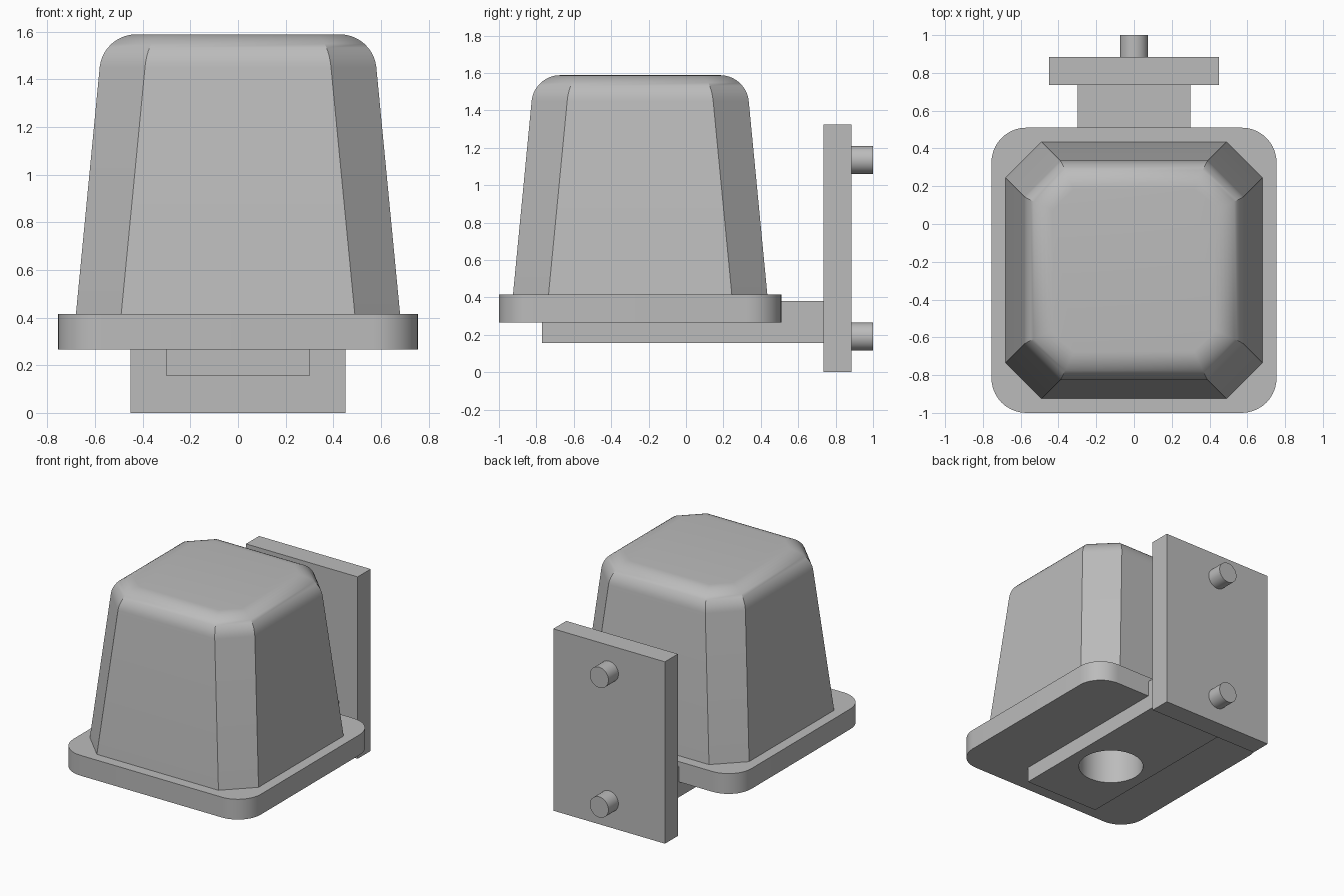
import bpy, bmesh, math
from mathutils import Matrix, Vector

cube = bpy.data.objects.get("Cube")
if cube:
    bpy.data.objects.remove(cube, do_unlink=True)

grey = bpy.data.materials.new("plain_grey")
grey.use_nodes = True
grey.diffuse_color = (0.5, 0.5, 0.5, 1)
grey.node_tree.nodes["Principled BSDF"].inputs["Base Color"].default_value = (0.5, 0.5, 0.5, 1)

CENTRE_Y = -0.245


def finish(name, bm, smooth=True):
    """Turn a bmesh into a named object with the grey material."""
    bmesh.ops.recalc_face_normals(bm, faces=bm.faces)
    mesh = bpy.data.meshes.new(name)
    bm.to_mesh(mesh)
    bm.free()
    obj = bpy.data.objects.new(name, mesh)
    bpy.context.collection.objects.link(obj)
    mesh.materials.append(grey)
    if smooth:
        bpy.ops.object.select_all(action='DESELECT')
        obj.select_set(True)
        bpy.context.view_layer.objects.active = obj
        bpy.ops.object.shade_smooth_by_angle(angle=math.radians(30))
    return obj


def box(name, low, high, corner=0):
    """Box between two corners, with optional rounded vertical edges."""
    low, high = Vector(low), Vector(high)
    bm = bmesh.new()
    bmesh.ops.create_cube(bm, size=1)
    for v in bm.verts:
        v.co = (low + high) / 2 + v.co * (high - low)
    if corner:
        upright = [e for e in bm.edges if abs(e.verts[0].co.z - e.verts[1].co.z) > 0.01]
        bmesh.ops.bevel(bm, geom=upright, offset=corner, segments=10,
                        profile=0.5, affect='EDGES')
    return finish(name, bm, smooth=corner > 0)


def cylinder(name, radius, depth, location, axis='Z'):
    bm = bmesh.new()
    turn = Matrix.Rotation(math.pi / 2, 4, 'X') if axis == 'Y' else Matrix()
    bmesh.ops.create_cone(bm, cap_ends=True, segments=48, radius1=radius, radius2=radius,
                          depth=depth, matrix=Matrix.Translation(location) @ turn)
    return finish(name, bm)


def octagon(bm, half, chamfer, z):
    """Ring of eight vertices: a square with cut corners."""
    inner = half - chamfer
    ring = []
    for k in range(4):
        spin = Matrix.Rotation(k * math.pi / 2, 3, 'Z')
        for corner in ((half, inner, 0), (inner, half, 0)):
            ring.append(bm.verts.new(spin @ Vector(corner) + Vector((0, CENTRE_Y, z))))
    return ring


# Tapered housing with chamfered corners and a rounded top rim
bm = bmesh.new()
bottom = octagon(bm, 0.68, 0.19, 0.415)
top = octagon(bm, 0.567, 0.19, 1.588)
bm.faces.new(bottom)
bm.faces.new(top)
for i in range(8):
    j = (i + 1) % 8
    bm.faces.new((bottom[i], bottom[j], top[j], top[i]))
rim = [e for e in bm.edges if all(v in top for v in e.verts)]
bmesh.ops.bevel(bm, geom=rim, offset=0.137, segments=10, profile=0.5, affect='EDGES')
finish("housing", bm)

# Flange and support arm, both pierced by the round hole underneath
flange = box("flange", (-0.755, -1, 0.267), (0.755, 0.51, 0.415), corner=0.185)
arm = box("support_arm", (-0.3, -0.77, 0.155), (0.3, 0.735, 0.38))
cutter = cylinder("hole_cutter", 0.22, 0.8, (0, CENTRE_Y, 0.3))
cutter.hide_render = True
cutter.hide_set(True)
for part in (flange, arm):
    cut = part.modifiers.new("hole", 'BOOLEAN')
    cut.operation = 'DIFFERENCE'
    cut.object = cutter
    bpy.ops.object.select_all(action='DESELECT')
    part.select_set(True)
    bpy.context.view_layer.objects.active = part
    bpy.ops.object.modifier_apply(modifier=cut.name)
    bpy.ops.object.shade_smooth_by_angle(angle=math.radians(30))
bpy.data.objects.remove(cutter, do_unlink=True)

# Wall plate with two pins on its back
box("wall_plate", (-0.45, 0.735, 0), (0.45, 0.885, 1.325))
for name, z in (("lower_pin", 0.19), ("upper_pin", 1.135)):
    cylinder(name, 0.075, 0.125, (0, 0.9375, z), axis='Y')
